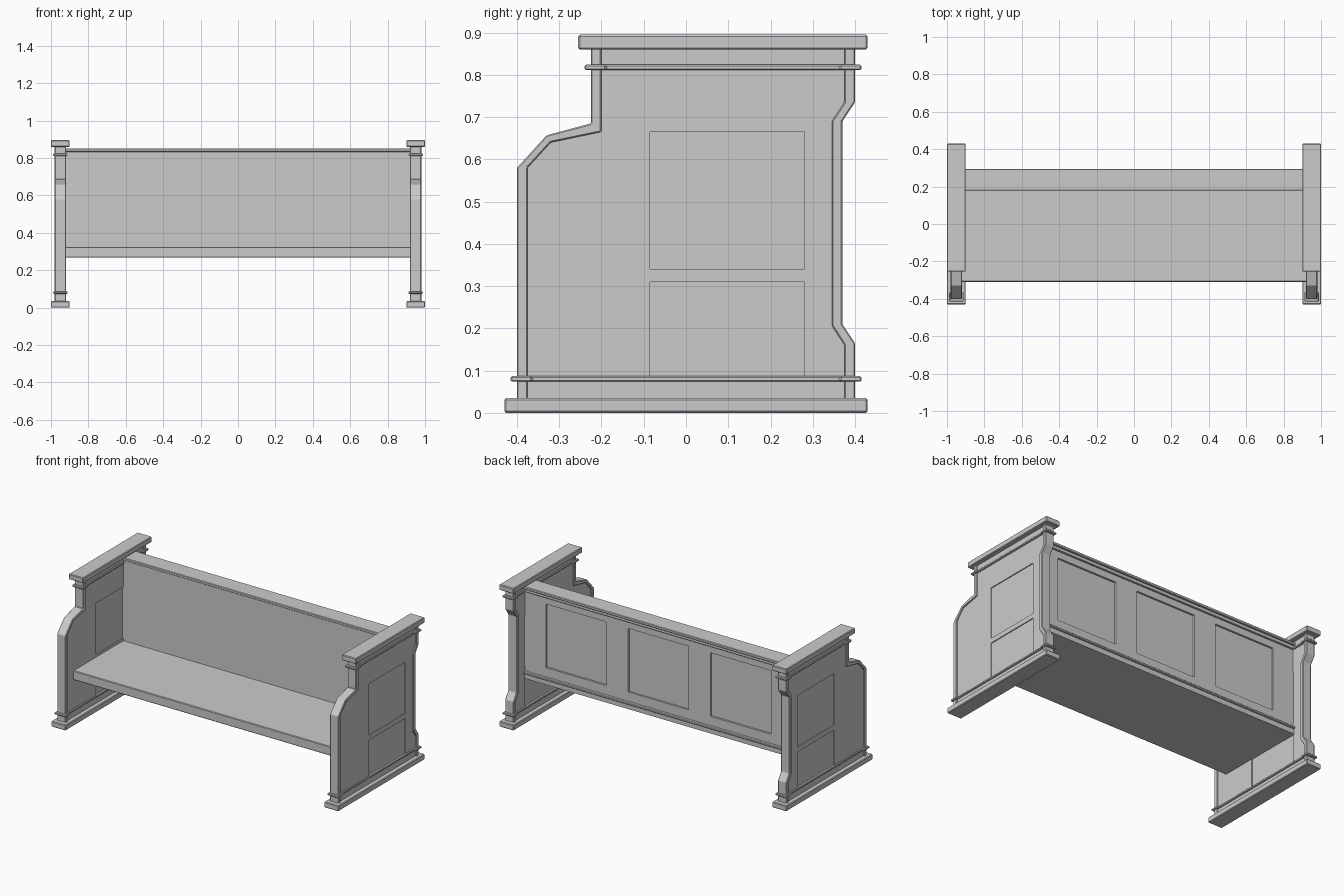
import bpy, bmesh

if "Cube" in bpy.data.objects:
    bpy.data.objects.remove(bpy.data.objects["Cube"])

CX = 0.95  # centre of each bench end


def finish(name, bm, bevel=0.0):
    bmesh.ops.recalc_face_normals(bm, faces=bm.faces)
    me = bpy.data.meshes.new(name)
    bm.to_mesh(me)
    bm.free()
    ob = bpy.data.objects.new(name, me)
    bpy.context.collection.objects.link(ob)
    if bevel:
        m = ob.modifiers.new("edge", 'BEVEL')
        m.width, m.segments = bevel, 1
    return ob


def prism(name, pts, vec, bevel=0.0):
    bm = bmesh.new()
    f = bm.faces.new([bm.verts.new(p) for p in pts])
    new = bmesh.ops.extrude_face_region(bm, geom=[f])["geom"]
    bmesh.ops.translate(bm, vec=vec, verts=[v for v in new if isinstance(v, bmesh.types.BMVert)])
    return finish(name, bm, bevel)


def box(name, x0, x1, y0, y1, z0, z1, bevel=0.0):
    pts = [(x0, y0, z0), (x1, y0, z0), (x1, y1, z0), (x0, y1, z0)]
    return prism(name, pts, (0, 0, z1 - z0), bevel)


def slab(name, cx, half, profile, bevel=0.0):
    """Side profile of (y, z) points, thickened along x."""
    return prism(name, [(cx - half, y, z) for y, z in profile], (2 * half, 0, 0), bevel)


def carve(ob, *cutters):
    for c in cutters:
        m = ob.modifiers.new("recess", 'BOOLEAN')
        m.operation, m.solver, m.object = 'DIFFERENCE', 'EXACT', c
        bpy.context.view_layer.objects.active = ob
        bpy.ops.object.modifier_apply(modifier=m.name)
        bpy.data.objects.remove(c)


def end_moulding(name, cx, y0, y1, z0, z1):
    """Thin band, wider where it wraps the edge posts."""
    w, n, a, b = 0.038, 0.030, y0 + 0.05, y1 - 0.05
    right = [(w, y0), (w, a), (n, a), (n, b), (w, b), (w, y1)]
    pts = right + [(-x, y) for x, y in reversed(right)]
    return prism(name, [(cx + x, y, z0) for x, y in pts], (0, 0, z1 - z0), 0.003)


# Outlines of the end's edge trim, outer then inner line
front_out = [(-0.40, 0.03), (-0.40, 0.58), (-0.33, 0.657), (-0.225, 0.685), (-0.225, 0.865)]
front_in = [(-0.375, 0.03), (-0.375, 0.58), (-0.32, 0.64), (-0.20, 0.665), (-0.20, 0.865)]
back_out = [(0.40, 0.03), (0.40, 0.165), (0.37, 0.21), (0.37, 0.69), (0.40, 0.735), (0.40, 0.865)]
back_in = [(0.375, 0.03), (0.375, 0.16), (0.345, 0.207), (0.345, 0.69), (0.375, 0.735), (0.375, 0.865)]


def inset(line, d):
    return [(y + d, z) for y, z in line]


for s, side in ((-1, "left"), (1, "right")):
    cx = s * CX
    # Thin field with recessed panels on both faces
    field = slab(side + "_end_panel", cx, 0.022,
                 inset(front_in, -0.01) + inset(back_in, 0.01)[::-1])
    for t in (-1, 1):
        a, b = sorted((cx + t * 0.016, cx + t * 0.05))
        carve(field, box("cut", a, b, -0.085, 0.28, 0.34, 0.665),
              box("cut", a, b, -0.085, 0.28, 0.08, 0.31))
    # Edge trim
    slab(side + "_front_trim", cx, 0.03, front_out + front_in[::-1], 0.003)
    slab(side + "_back_trim", cx, 0.03, back_out + back_in[::-1], 0.003)
    # Foot, cap and bands
    box(side + "_foot", cx - 0.05, cx + 0.05, -0.43, 0.43, 0.0, 0.035, 0.004)
    box(side + "_cap", cx - 0.05, cx + 0.05, -0.255, 0.43, 0.86, 0.895, 0.004)
    end_moulding(side + "_lower_moulding", cx, -0.415, 0.415, 0.074, 0.087)
    end_moulding(side + "_upper_moulding", cx, -0.24, 0.415, 0.811, 0.824)

# Seat board
W = 0.936
box("seat", -W, W, -0.31, 0.20, 0.267, 0.325, 0.004)

# Backrest with three recessed panels on the rear
back = box("backrest", -W, W, 0.185, 0.275, 0.267, 0.84)
for i in (-1, 0, 1):
    x = i * 0.573
    carve(back, box("cut", x - 0.21, x + 0.21, 0.263, 0.32, 0.37, 0.77))
box("backrest_top_rail", -W, W, 0.18, 0.295, 0.833, 0.85, 0.003)
box("backrest_upper_bead", -W, W, 0.25, 0.285, 0.812, 0.835, 0.003)
box("backrest_bottom_rail", -W, W, 0.25, 0.283, 0.267, 0.30)
box("backrest_lower_bead", -W, W, 0.25, 0.292, 0.298, 0.312, 0.003)
